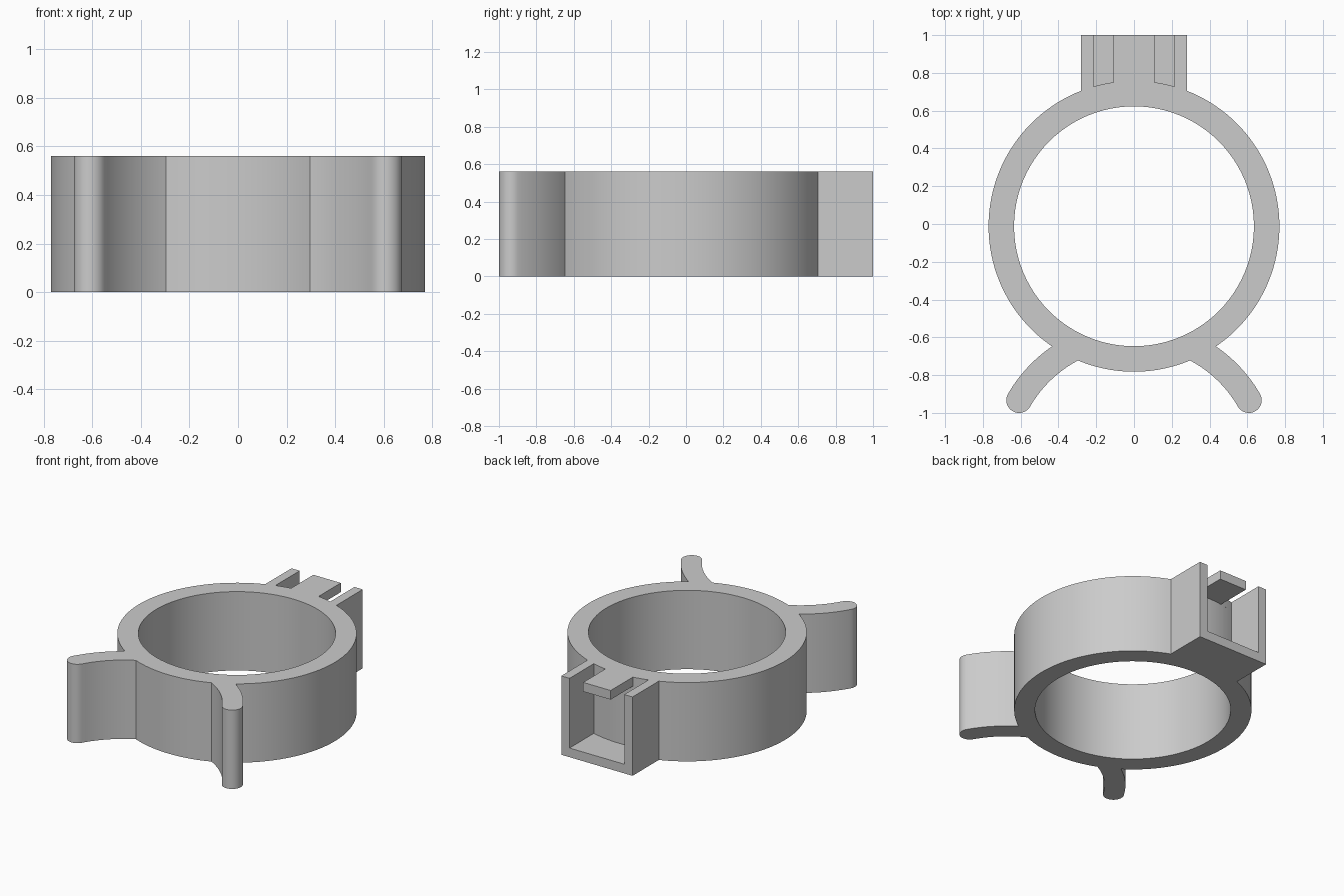
import bpy, bmesh
from math import sin, cos, acos, asin, radians, pi, sqrt

if "Cube" in bpy.data.objects:
    bpy.data.objects.remove(bpy.data.objects["Cube"], do_unlink=True)

HEIGHT = 0.56
R_OUT, R_IN = 0.77, 0.635        # clamp ring radii, reused by the arms
RING_Y, ARM_Y = -0.012, -1.284   # arc centres of ring and arms
BLOCK_X, POCKET_X, TAB_X = 0.28, 0.215, 0.108
WALL = 0.065

grey = bpy.data.materials.new("plain grey")
grey.use_nodes = True
colour = (0.6, 0.6, 0.6, 1)
grey.diffuse_color = colour
grey.node_tree.nodes["Principled BSDF"].inputs["Base Color"].default_value = colour


def arc(cx, cy, r, a0, a1, n):
    angles = [a0 + (a1 - a0) * i / n for i in range(n + 1)]
    return [(cx + r * cos(a), cy + r * sin(a)) for a in angles]


def prism(name, points, z0, z1):
    """Extrude a closed plan outline from z0 up to z1."""
    bm = bmesh.new()
    face = bm.faces.new([bm.verts.new((x, y, z0)) for x, y in points])
    top = bmesh.ops.extrude_face_region(bm, geom=[face], use_keep_orig=True)["geom"]
    for v in top:
        if isinstance(v, bmesh.types.BMVert):
            v.co.z = z1
    bmesh.ops.recalc_face_normals(bm, faces=bm.faces)
    mesh = bpy.data.meshes.new(name)
    bm.to_mesh(mesh)
    bm.free()
    mesh.materials.append(grey)
    obj = bpy.data.objects.new(name, mesh)
    bpy.context.collection.objects.link(obj)
    return obj


def cut(target, cutter):
    mod = target.modifiers.new("cut", 'BOOLEAN')
    mod.operation, mod.solver, mod.object = 'DIFFERENCE', 'EXACT', cutter
    bpy.context.view_layer.objects.active = target
    bpy.ops.object.modifier_apply(modifier=mod.name)
    bpy.data.objects.remove(cutter, do_unlink=True)


def ring_angle(x):
    return acos(x / R_OUT)


# Where the arm arcs meet the outside of the ring
gap = RING_Y - ARM_Y
reach = (R_OUT ** 2 - R_IN ** 2 + gap ** 2) / (2 * gap)
inner_ring = -pi / 2 + acos(reach / R_OUT)
inner_arm = pi / 2 - acos((gap - reach) / R_IN)
outer_meet = asin(gap / 2 / R_OUT)
tip = radians(30)
mid, half = (R_OUT + R_IN) / 2, (R_OUT - R_IN) / 2

# Half outline: ring front, curved arm with round tip, ring side, block
side = arc(0, RING_Y, R_OUT, -pi / 2, inner_ring, 12)
side += arc(0, ARM_Y, R_IN, inner_arm, tip, 14)[1:]
side += arc(mid * cos(tip), ARM_Y + mid * sin(tip), half, tip + pi, tip + 2 * pi, 16)[1:]
side += arc(0, ARM_Y, R_OUT, tip, outer_meet, 14)[1:]
side += arc(0, RING_Y, R_OUT, -outer_meet, ring_angle(BLOCK_X), 48)[1:]
side.append((BLOCK_X, 1))
outline = side + [(-x, y) for x, y in reversed(side[1:])]
clamp = prism("clamp_body", outline, 0, HEIGHT)

# Bore through the ring
bore = arc(0, RING_Y, R_IN, 0, 2 * pi, 96)[:-1]
cut(clamp, prism("bore_cutter", bore, -0.1, HEIGHT + 0.1))


def pocket(name, x0, x1, z0, z1):
    """Cut from the back of the block in to the curved ring wall."""
    back = arc(0, RING_Y, R_OUT, ring_angle(x1), ring_angle(x0), 10)
    cut(clamp, prism(name, back + [(x0, 1.1), (x1, 1.1)], z0, z1))


# Socket under the tab, then a slot on each side of the tab
pocket("socket_cutter", -POCKET_X, POCKET_X, WALL, HEIGHT - WALL)
for x0, x1 in ((-POCKET_X, -TAB_X), (TAB_X, POCKET_X)):
    pocket("slot_cutter", x0, x1, HEIGHT / 2, HEIGHT + 0.1)

bpy.ops.object.select_all(action='DESELECT')
clamp.select_set(True)
bpy.context.view_layer.objects.active = clamp
bpy.ops.object.shade_smooth_by_angle(angle=radians(25))
